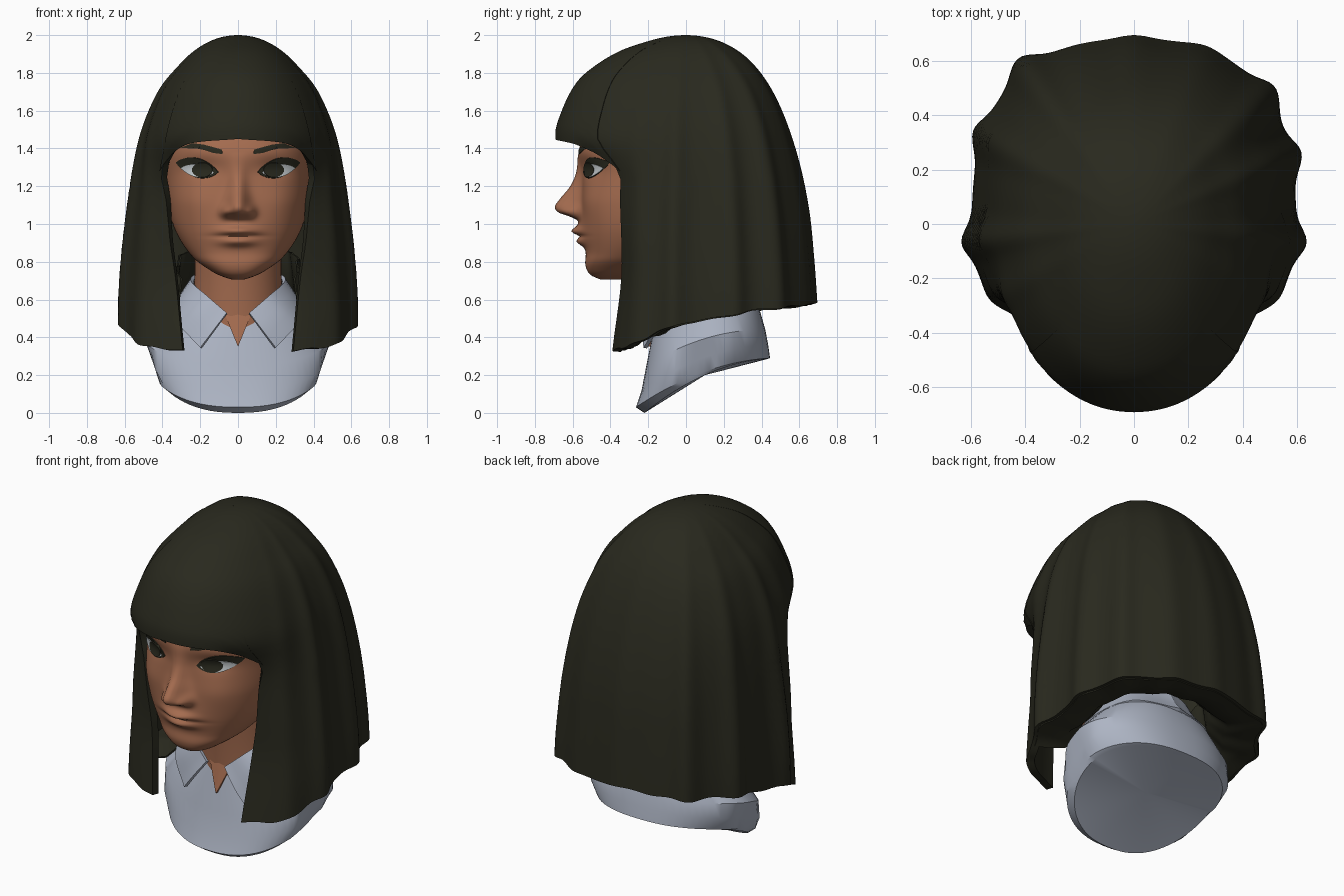
import bpy, bmesh, math
from math import sin, cos, radians, pi, exp

if "Cube" in bpy.data.objects:
    bpy.data.objects.remove(bpy.data.objects["Cube"])


def material(name, rgb):
    m = bpy.data.materials.new(name)
    m.diffuse_color = (*rgb, 1)
    m.use_nodes = True
    m.node_tree.nodes["Principled BSDF"].inputs["Base Color"].default_value = m.diffuse_color
    return m


SKIN = material("skin", (0.38, 0.152, 0.08))
HAIR = material("dark_hair", (0.022, 0.022, 0.013))
CLOTH = material("pale_blue_cloth", (0.42, 0.46, 0.55))
WHITE = material("eye_white", (0.58, 0.62, 0.64))


def curve(tab, t):
    """Smooth interpolation through (t, value) pairs."""
    if t <= tab[0][0]:
        return tab[0][1]
    if t >= tab[-1][0]:
        return tab[-1][1]
    i = max(j for j in range(len(tab) - 1) if tab[j][0] <= t)
    slope = lambda a, b: (tab[b][1] - tab[a][1]) / (tab[b][0] - tab[a][0])
    n = len(tab) - 1
    m0, m1 = slope(max(i - 1, 0), i + 1), slope(i, min(i + 2, n))
    h = tab[i + 1][0] - tab[i][0]
    s = (t - tab[i][0]) / h
    return ((2*s**3 - 3*s*s + 1) * tab[i][1] + (s**3 - 2*s*s + s) * h * m0
            + (3*s*s - 2*s**3) * tab[i + 1][1] + (s**3 - s*s) * h * m1)


def grid(name, rows, mat, wrap=False, caps=False, thick=0, angle=40):
    """Skin a list of point rows into one object."""
    bm = bmesh.new()
    vs = [[bm.verts.new(p) for p in r] for r in rows]
    n = len(rows[0])
    for a, b in zip(vs, vs[1:]):
        for j in range(n if wrap else n - 1):
            k = (j + 1) % n
            bm.faces.new((a[j], a[k], b[k], b[j]))
    if caps:
        bm.faces.new(vs[0])
        bm.faces.new(vs[-1])
    bmesh.ops.remove_doubles(bm, verts=bm.verts, dist=1e-4)
    bmesh.ops.recalc_face_normals(bm, faces=bm.faces)
    for f in bm.faces:
        f.smooth = True
    me = bpy.data.meshes.new(name)
    bm.to_mesh(me)
    bm.free()
    me.materials.append(mat)
    ob = bpy.data.objects.new(name, me)
    bpy.context.collection.objects.link(ob)
    if thick:
        s = ob.modifiers.new("thickness", "SOLIDIFY")
        s.thickness, s.offset = thick, -1
    e = ob.modifiers.new("sharp_edges", "EDGE_SPLIT")
    e.split_angle = radians(angle)
    return ob


# Head: width, front and back by height, plus sculpted bumps
WID = [(.705, .03), (.725, .09), (.75, .14), (.82, .235), (.95, .325), (1.1, .372),
       (1.25, .388), (1.4, .39), (1.6, .36), (1.75, .25), (1.85, .05)]
FRONT = [(.705, -.45), (.73, -.505), (.78, -.532), (.85, -.53), (.95, -.545), (1.1, -.555),
         (1.25, -.55), (1.4, -.565), (1.6, -.47), (1.75, -.3), (1.85, -.08)]
BACK = [(.705, -.32), (.75, -.2), (.82, -.05), (.95, .15), (1.2, .35), (1.6, .35), (1.85, 0)]
NOSE = [(1.0, 0), (1.02, .01), (1.04, .055), (1.06, .115), (1.09, .138), (1.13, .115),
        (1.2, .062), (1.3, .02), (1.38, 0)]
NOSE_W = [(1.0, .062), (1.09, .058), (1.2, .045), (1.38, .045)]
# x, z, size x, size z, height
BUMPS = [(0, .97, .12, .07, .025), (0, .962, .09, .022, .036), (0, .905, .085, .022, .03),
         (0, .936, .12, .009, -.012), (.065, 1.065, .028, .03, .042),
         (.2, 1.3, .1, .05, -.02), (.25, 1.12, .1, .1, .012)]
N = 2.5


def face_y(x, z):
    x = abs(x)
    w, f, b = curve(WID, z), curve(FRONT, z), curve(BACK, z)
    mid = (f + b) / 2
    k = max(0, 1 - min(1, x / w) ** N) ** (1 / N)
    y = mid - (mid - f) * k
    d = curve(NOSE, z) * exp(-(x / curve(NOSE_W, z)) ** 2)
    for bx, bz, sx, sz, h in BUMPS:
        d += h * exp(-((x - bx) / sx) ** 2 - ((z - bz) / sz) ** 2)
    return y - d * min(1, k * 1.5)


rows = []
for i in range(131):
    z = .705 + 1.145 * (i / 130)
    w, f, b = curve(WID, z), curve(FRONT, z), curve(BACK, z)
    row = []
    for j in range(220):
        a = 2 * pi * j / 220
        x = math.copysign(w * abs(sin(a)) ** (2 / N), sin(a))
        y = face_y(x, z) if cos(a) > 0 else (f + b) / 2 + (b - f) / 2 * abs(cos(a)) ** (2 / N)
        row.append((x, y, z))
    rows.append(row)
grid("head", rows, SKIN, wrap=True, caps=True, angle=80)

# Neck, and the skin in the collar opening
rows = [[(w * sin(a), y - .23 * cos(a), z) for a in [2 * pi * j / 40 for j in range(40)]]
        for z, w, y in [(.42, .25, .06), (.6, .235, .05), (.75, .23, .03), (1.0, .23, .0)]]
grid("neck", rows, SKIN, wrap=True, caps=True)
grid("throat", [[(-.11, -.14, .62), (0, -.155, .62), (.11, -.14, .62)],
                [(-.004, -.208, .36), (0, -.21, .355), (.004, -.208, .36)]], SKIN, thick=.02)


# Eyes and brows: thin plates that follow the face
def plate(name, outline, mat, lift):
    cx = sum(p[0] for p in outline) / len(outline)
    cz = sum(p[1] for p in outline) / len(outline)
    for side, label in ((1, "left"), (-1, "right")):
        rows = []
        for s in (0, .2, .4, .6, .8, 1):
            pts = [(cx + (x - cx) * s, cz + (z - cz) * s) for x, z in outline]
            rows.append([(side * x, face_y(x, z) - lift, z) for x, z in pts])
        grid(label + "_" + name, rows, mat, wrap=True, thick=.006)


def almond(x0, z0, x1, z1, up, down, n=14):
    pts = []
    for lo, h in ((0, up), (1, -down)):
        for i in range(n):
            t = i / n if lo == 0 else 1 - i / n
            pts.append((x0 + (x1 - x0) * t, z0 + (z1 - z0) * t + h * sin(pi * t) ** .75))
    return pts


plate("eye_lashes", almond(.105, 1.275, .33, 1.325, .048, .054), HAIR, .006)
plate("eye_white", almond(.128, 1.272, .302, 1.295, .031, .034), WHITE, .010)
plate("iris", [(.19 + .054 * cos(a), 1.286 + .038 * sin(a))
               for a in [2 * pi * j / 24 for j in range(24)]], HAIR, .013)
plate("brow", [(.082, 1.37), (.13, 1.376), (.18, 1.392), (.24, 1.404), (.31, 1.402),
               (.24, 1.428), (.18, 1.42), (.12, 1.404), (.086, 1.394)], HAIR, .007)

# Shirt bust: tilted rings, flat cut where the arms would start
rows = []
for yf, zf, yb, zb, w, lift in [(-.16, .50, .28, .70, .25, .04), (-.18, .40, .38, .58, .38, .03),
                                (-.21, .25, .42, .44, .50, .05), (-.235, .12, .435, .36, .5, .055),
                                (-.265, .03, .445, .29, .45, .055), (-.22, 0, .43, .285, .42, .06),
                                (.1, .2, .1, .2, 0, 0)]:
    row = []
    for j in range(64):
        a = 2 * pi * j / 64
        z = (zf + zb) / 2 - (zb - zf) / 2 * cos(a) + lift * sin(a) ** 2
        x = w * math.copysign(abs(sin(a)) ** .85, sin(a))
        lim = .415 + max(0, z - .165) * .35
        row.append((max(-lim, min(lim, x)), (yf + yb) / 2 - (yb - yf) / 2 * cos(a), z))
    rows.append(row)
grid("shirt", rows, CLOTH, wrap=True, angle=30)

# Collar: folded band with two front points
FOLD = [(.06, -.215, .53), (.17, -.165, .625), (.25, .02, .70), (.2, .22, .74), (0, .30, .75)]
HEM = [(.2, -.225, .345), (.325, -.13, .48), (.36, .06, .55), (.27, .3, .59), (0, .39, .60)]


def along(pts, t):
    return [curve([(i / 4, p[c]) for i, p in enumerate(pts)], t) for c in range(3)]


for side, label in ((1, "left"), (-1, "right")):
    cols = []
    for i in range(25):
        p, q = along(FOLD, i / 24), along(HEM, i / 24)
        cols.append([(side * (p[0] + (q[0] - p[0]) * s), p[1] + (q[1] - p[1]) * s - .012 * sin(pi * s),
                      p[2] + (q[2] - p[2]) * s) for s in (0, .33, .66, 1)])
    grid(label + "_collar", cols, CLOTH, thick=.02)

# Hair: profiles against k = sqrt(2 - z), which keeps the crown round
HW = [(0, 0), (.1, .085), (.2, .165), (.324, .26), (.42, .33), (.515, .405), (.62, .468),
      (.748, .53), (.933, .587), (1.16, .635), (1.3, .635)]
HF = [(0, 0), (.1, .11), (.2, .225), (.28, .335), (.4, .475), (.49, .567), (.632, .652),
      (.745, .685), (.8, .6), (.86, .49), (.95, .42), (1.12, .37), (1.29, .41)]
HB = [(0, 0), (.1, .10), (.17, .17), (.346, .32), (.548, .455), (.775, .57), (.95, .635),
      (1.095, .665), (1.19, .68)]
EDGE = [(0, 45), (.855, 45), (.933, 37), (1.118, 25), (1.29, 20)]
HEMLINE = [(0, .33), (.2, .365), (.44, .48), (.62, .545), (1, .585)]
FRINGE = [(0, 1.45), (28, 1.425), (38, 1.38), (44, 1.32), (47, 1.28)]
# Raised strands: direction in degrees from the front, height
RIDGES = [(84, .055), (-84, .055), (62, .02), (-62, .02), (113, .055), (134, .055), (-120, .05),
          (-145, .06), (180, .02), (-180, .02), (158, .015)]


def hair_point(a, z, out=0.0):
    """Point on the hair surface at angle a (degrees from the front) and height z."""
    k = math.sqrt(max(0, 2 - z))
    r = radians(a)
    s, c = sin(r), cos(r)
    n = (2.1 + .7 * max(0, min(1, (k - .8) / .25))) if c > 0 else 2.5
    x = math.copysign(abs(s) ** (2 / n), s) * curve(HW, k)
    y = -abs(c) ** (2 / n) * curve(HF, k) if c > 0 else abs(c) ** (2 / n) * curve(HB, k)
    th = math.degrees(math.atan2(x, -y))
    g = min(1, k)
    f = 1 - .065 * g * s * s + out
    for d, h in RIDGES:
        f += 1.15 * h * g * exp(-((th - d) / 6) ** 2)
    return (x * f, y * f, z)


# Long hair over the sides and back
rows = []
for i in range(41):
    t = (i / 40) ** 2
    row = []
    for j in range(-90, 91):
        u = 1 - abs(j) / 90
        z = 2 - (2 - curve(HEMLINE, u) - .004 * sin(j * .5)) * t
        e = curve(EDGE, math.sqrt(2 - z))
        a = e + (180 - e) * u
        row.append(hair_point(a if j < 0 else -a, z))
    rows.append(row)
grid("long_hair", rows, HAIR, thick=.045, angle=50)

# Hair ends tucked in towards the collar, leaving out the front locks
hem = rows[-1][27:154]
tuck = [[(x * s, .06 + (y - .06) * s, z + lift) for x, y, z in hem]
        for s, lift in ((.97, .004), (.85, .006), (.7, .02), (.57, .1), (.53, .3))]
grid("tucked_ends", tuck, HAIR, thick=.01, angle=60)

# Fringe over the forehead
rows = []
for i in range(25):
    t = (i / 24) ** 2
    rows.append([hair_point(a, 2 - (2 - curve(FRINGE, abs(a))) * t, .008) for a in range(-47, 48)])
grid("fringe", rows, HAIR, thick=.035, angle=50)
